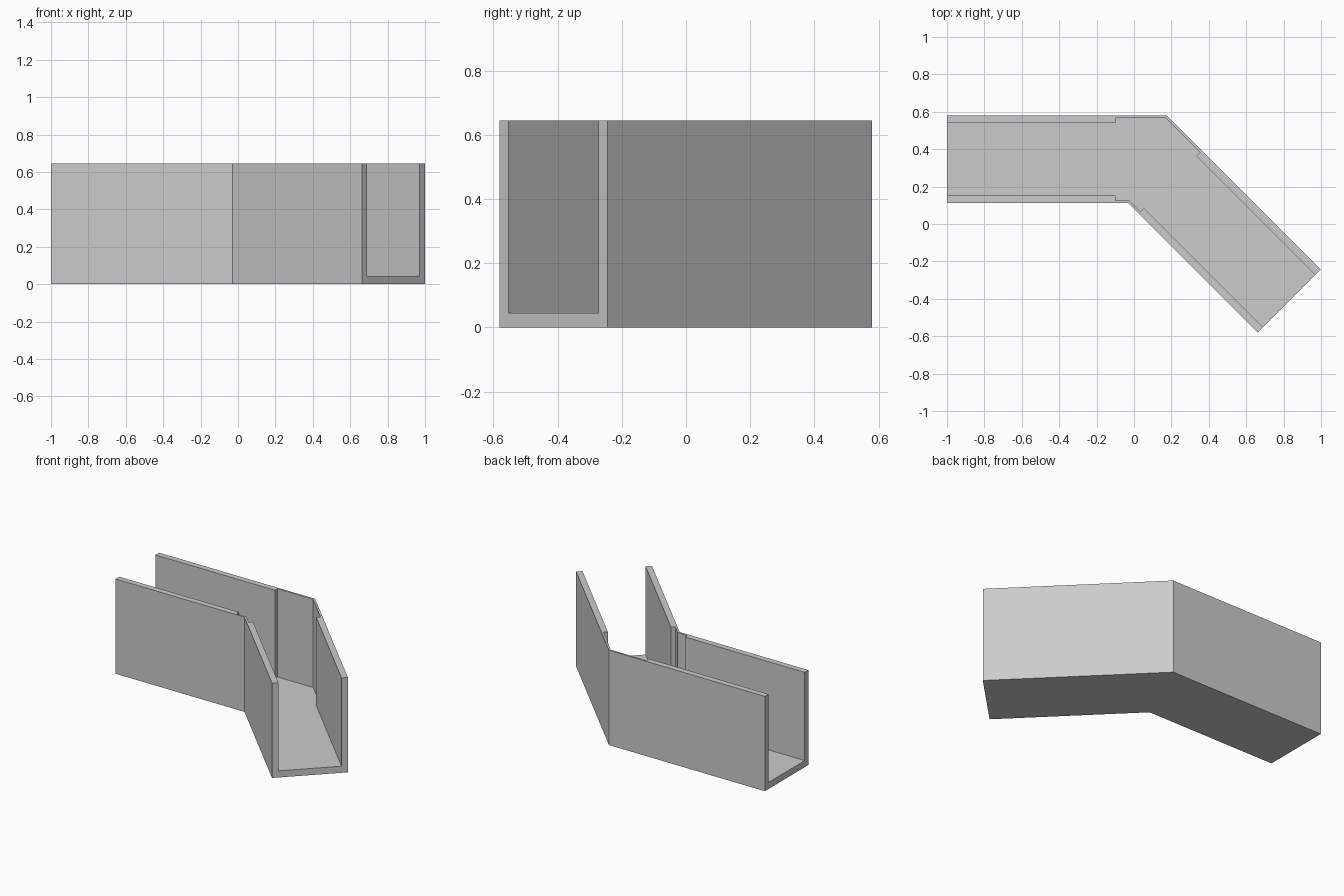
import bpy
import bmesh
from math import sqrt

cube = bpy.data.objects.get("Cube")
if cube:
    bpy.data.objects.remove(cube, do_unlink=True)

HEIGHT, FLOOR = 0.645, 0.045
THICK, THIN = 0.04, 0.013      # wall thickness along the arms and in the bend
BACK, FRONT = 0.58, 0.112      # outer faces of the straight arm (y)
BACK_D, FRONT_D = 0.754, 0.082 # outer faces of the angled arm (x + y)
STEP_X, STEP_D = -0.10, -0.03  # where the bend recess starts (x) and ends (x - y)
END_D = 1.243                  # open end of the angled arm (x - y)

gray = bpy.data.materials.new("light gray")
gray.use_nodes = True
gray.diffuse_color = (0.6, 0.6, 0.6, 1)
gray.node_tree.nodes["Principled BSDF"].inputs["Base Color"].default_value = gray.diffuse_color


def diagonal(total, diff):
    """Point with the given x + y and x - y."""
    return ((total + diff) / 2, (total - diff) / 2)


def prism(name, outline, bottom, top):
    """Extrude a plan outline upward."""
    bm = bmesh.new()
    face = bm.faces.new([bm.verts.new((x, y, bottom)) for x, y in outline])
    new = bmesh.ops.extrude_face_region(bm, geom=[face])["geom"]
    verts = [v for v in new if isinstance(v, bmesh.types.BMVert)]
    bmesh.ops.translate(bm, verts=verts, vec=(0, 0, top - bottom))
    bmesh.ops.recalc_face_normals(bm, faces=bm.faces[:])
    mesh = bpy.data.meshes.new(name)
    bm.to_mesh(mesh)
    bm.free()
    mesh.materials.append(gray)
    obj = bpy.data.objects.new(name, mesh)
    bpy.context.collection.objects.link(obj)
    return obj


def outer_side(y, total):
    return [(-1, y), (total - y, y), diagonal(total, END_D)]


def inner_side(y, total, side):
    """Inner wall line: thick, recessed around the bend, thick again."""
    y_thick, y_thin = y + side * THICK, y + side * THIN
    d_thick, d_thin = total + side * THICK * sqrt(2), total + side * THIN * sqrt(2)
    return [(-1.1, y_thick), (STEP_X, y_thick), (STEP_X, y_thin),
            (d_thin - y_thin, y_thin), diagonal(d_thin, STEP_D),
            diagonal(d_thick, STEP_D), diagonal(d_thick, END_D + 0.2)]


# Solid bent body
body = prism("bent_channel",
             outer_side(BACK, BACK_D) + outer_side(FRONT, FRONT_D)[::-1], 0, HEIGHT)

# Channel space cut out above the floor, open at both ends
cutter = prism("channel_cutter",
               inner_side(BACK, BACK_D, -1) + inner_side(FRONT, FRONT_D, 1)[::-1],
               FLOOR, HEIGHT + 0.2)
cutter.hide_render = True

cut = body.modifiers.new("Channel", 'BOOLEAN')
cut.operation = 'DIFFERENCE'
cut.solver = 'EXACT'
cut.object = cutter
bpy.context.view_layer.objects.active = body
bpy.ops.object.modifier_apply(modifier=cut.name)
bpy.data.objects.remove(cutter, do_unlink=True)
